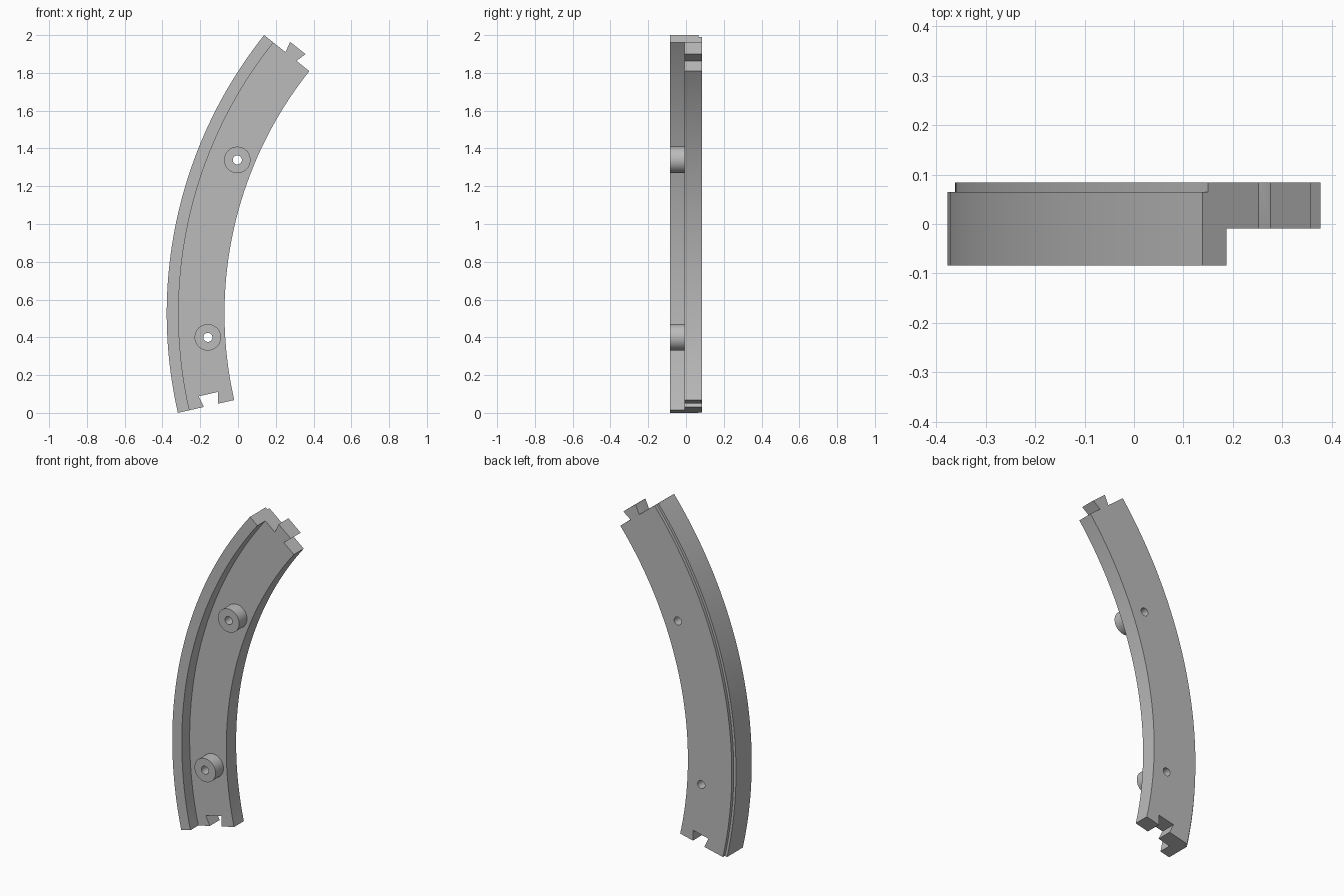
import bpy, bmesh
from math import sin, cos, pi, radians
from mathutils import Vector

cube = bpy.data.objects.get("Cube")
if cube:
    bpy.data.objects.remove(cube, do_unlink=True)

# Ring geometry: one seventh of a circle around (CX, CZ)
CX, CZ = 1.9865, 0.526
LOW, HIGH = -pi / 14, 3 * pi / 14
R_OUT, R_STEP, R_LIP, R_IN = 2.364, 2.349, 2.301, 2.058
FRONT, PLATE, STEP, BACK = -0.084, -0.009, 0.065, 0.084
SEGMENTS = 48

grey = bpy.data.materials.new("plain grey")
grey.use_nodes = True
colour = (0.5, 0.5, 0.5, 1)
grey.diffuse_color = colour
grey.node_tree.nodes["Principled BSDF"].inputs["Base Color"].default_value = colour


def polar(r, angle, y):
    return Vector((CX - r * cos(angle), y, CZ + r * sin(angle)))


def finish(name, bm):
    bmesh.ops.recalc_face_normals(bm, faces=bm.faces)
    mesh = bpy.data.meshes.new(name)
    bm.to_mesh(mesh)
    bm.free()
    mesh.materials.append(grey)
    obj = bpy.data.objects.new(name, mesh)
    bpy.context.collection.objects.link(obj)
    return obj


def prism(name, outline, y0, y1):
    """Extrude an (x, z) outline from y0 to y1."""
    bm = bmesh.new()
    face = bm.faces.new([bm.verts.new((x, y0, z)) for x, z in outline])
    new = bmesh.ops.extrude_face_region(bm, geom=[face])["geom"]
    verts = [v for v in new if isinstance(v, bmesh.types.BMVert)]
    bmesh.ops.translate(bm, verts=verts, vec=(0, y1 - y0, 0))
    return finish(name, bm)


def cylinder(name, centre, radius, y0, y1, sides):
    ring = [(centre.x + radius * cos(2 * pi * i / sides),
             centre.z + radius * sin(2 * pi * i / sides)) for i in range(sides)]
    return prism(name, ring, y0, y1)


def dovetail(name, angle, mid, neck, tip, start, length, y0, y1):
    """Dovetail prism whose neck lies on the end plane at the given angle."""
    tangent = Vector((sin(angle), 0, cos(angle)))
    outline = []
    for half, t in ((neck, start), (neck, 0), (tip, length)):
        outline.append((half, t))
    outline += [(-h, t) for h, t in reversed(outline)]
    points = [polar(mid + h, angle, 0) + tangent * t for h, t in outline]
    return prism(name, [(p.x, p.z) for p in points], y0, y1)


def combine(target, other, operation):
    mod = target.modifiers.new(operation.lower(), 'BOOLEAN')
    mod.operation, mod.solver, mod.object = operation, 'EXACT', other
    bpy.context.view_layer.objects.active = target
    bpy.ops.object.modifier_apply(modifier=mod.name)
    bpy.data.objects.remove(other, do_unlink=True)


# Curved plate with front lip and stepped back edge
profile = [(R_OUT, FRONT), (R_OUT, STEP), (R_STEP, STEP), (R_STEP, BACK),
           (R_IN, BACK), (R_IN, PLATE), (R_LIP, PLATE), (R_LIP, FRONT)]
bm = bmesh.new()
rings = []
for i in range(SEGMENTS + 1):
    a = LOW + (HIGH - LOW) * i / SEGMENTS
    rings.append([bm.verts.new(polar(r, a, y)) for r, y in profile])
n = len(profile)
for lower, upper in zip(rings, rings[1:]):
    for j in range(n):
        k = (j + 1) % n
        bm.faces.new((lower[j], lower[k], upper[k], upper[j]))
bm.faces.new(rings[0])
bm.faces.new(rings[-1][::-1])
segment = finish("curved_rail_segment", bm)

# Dovetail tenon on the upper end, matching socket in the lower end
combine(segment, dovetail("tenon", HIGH, 2.182, 0.037, 0.052, -0.02, 0.058,
                          PLATE, BACK), 'UNION')
combine(segment, dovetail("socket_cutter", LOW, 2.184, 0.039, 0.053, -0.03, 0.061,
                          PLATE - 0.05, BACK + 0.05), 'DIFFERENCE')

# Round bosses on the front, drilled right through
for a in (radians(-3.36), radians(22.23)):
    centre = polar(2.15, a, 0)
    combine(segment, cylinder("boss", centre, 0.07, FRONT, PLATE + 0.03, 48), 'UNION')
    combine(segment, cylinder("hole_cutter", centre, 0.024, FRONT - 0.1, BACK + 0.1, 32),
            'DIFFERENCE')

bpy.ops.object.select_all(action='DESELECT')
segment.select_set(True)
bpy.context.view_layer.objects.active = segment
bpy.ops.object.shade_smooth_by_angle(angle=radians(30))
